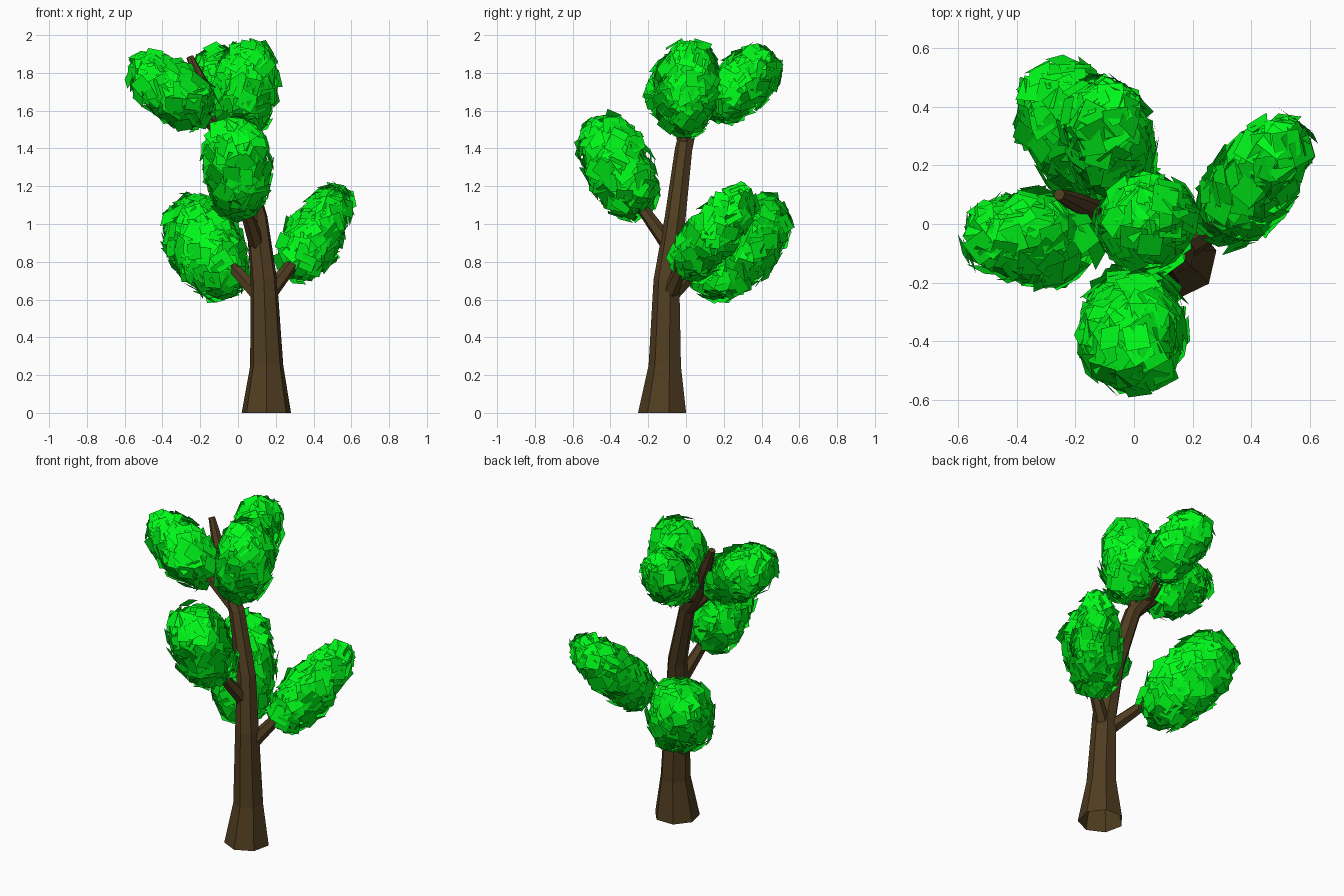
import bpy, bmesh, math, random
from mathutils import Vector

if "Cube" in bpy.data.objects:
    bpy.data.objects.remove(bpy.data.objects["Cube"])

random.seed(7)


def material(name, color):
    m = bpy.data.materials.new(name)
    m.diffuse_color = color
    m.use_nodes = True
    m.node_tree.nodes["Principled BSDF"].inputs["Base Color"].default_value = m.diffuse_color
    return m


BARK = material("bark", (0.08, 0.047, 0.015, 1))
LEAF = material("leaf", (0.0, 0.95, 0.01, 1))


def finish(bm, name, mat):
    mesh = bpy.data.meshes.new(name)
    bm.to_mesh(mesh)
    bm.free()
    mesh.materials.append(mat)
    ob = bpy.data.objects.new(name, mesh)
    bpy.context.collection.objects.link(ob)
    return ob


def tube(name, rings, sides, flat_base=False):
    """Faceted tapering limb through (x, y, z, radius) rings."""
    bm = bmesh.new()
    pts = [Vector(r[:3]) for r in rings]
    loops = []
    for i, p in enumerate(pts):
        t = pts[min(i + 1, len(pts) - 1)] - pts[max(i - 1, 0)]
        if flat_base and i == 0:
            t = Vector((0, 0, 1))
        q = Vector((0, 0, 1)).rotation_difference(t.normalized())
        loop = []
        for k in range(sides):
            a = math.tau * (k + 0.25) / sides
            loop.append(bm.verts.new(p + q @ Vector((math.cos(a), math.sin(a), 0)) * rings[i][3]))
        loops.append(loop)
    for a, b in zip(loops, loops[1:]):
        for k in range(sides):
            n = (k + 1) % sides
            bm.faces.new((a[k], a[n], b[n], b[k]))
    bm.faces.new(loops[-1])
    return finish(bm, name, BARK)


def foliage(name, low, high, radius, count, taper=0.0, size=0.088):
    """Shell of square leaf cards over a blunt-ended blob, narrower on top by taper."""
    bm = bmesh.new()
    low, high = Vector(low), Vector(high)
    mid, axis = (low + high) / 2, high - low
    half = axis.length / 2
    q = Vector((0, 0, 1)).rotation_difference(axis.normalized())
    for i in range(count):
        z = 1 - 2 * (i + 0.5) / count
        a = i * math.pi * (3 - math.sqrt(5))
        s = math.sqrt(1 - z * z)
        r = radius * s ** 0.72 * (1 - taper * z)
        c = Vector((math.cos(a), math.sin(a), 0))
        n = q @ (c * s / radius + Vector((0, 0, z / half)))
        n.normalize()
        pos = mid + q @ (c * r + Vector((0, 0, z * half))) + n * random.uniform(-0.02, 0.02)
        n = (n + Vector([random.uniform(-0.3, 0.3) for _ in range(3)])).normalized()
        u = n.orthogonal().normalized()
        v = n.cross(u)
        spin = random.uniform(0, math.tau)
        h = size * random.uniform(0.9, 1.1) / math.sqrt(2)
        bm.faces.new([bm.verts.new(pos + h * (u * math.cos(spin + k * math.pi / 2)
                                              + v * math.sin(spin + k * math.pi / 2)))
                      for k in range(4)])
    return finish(bm, name, LEAF)


# Trunk leaning left toward a bare tip
tube("trunk", [(0.15, -0.12, 0, 0.134), (0.152, -0.108, 0.25, 0.09),
               (0.137, -0.10, 0.7, 0.072), (0.10, -0.055, 1.03, 0.058),
               (0.0, -0.01, 1.4, 0.048), (-0.09, 0.02, 1.53, 0.043),
               (-0.19, 0.07, 1.74, 0.036), (-0.255, 0.10, 1.885, 0.02)], 7, True)

# Branches, each reaching into its leaf cluster
branches = {
    "branch_right": [(0.14, -0.10, 0.60, 0.045), (0.28, -0.02, 0.78, 0.034), (0.48, 0.24, 1.08, 0.012)],
    "branch_back_left": [(0.13, -0.10, 0.60, 0.045), (0.0, 0.04, 0.74, 0.034), (-0.24, 0.40, 1.0, 0.012)],
    "branch_front": [(0.11, -0.07, 0.86, 0.045), (0.04, -0.23, 1.08, 0.032), (-0.01, -0.42, 1.45, 0.012)],
    "branch_top_left": [(-0.01, -0.01, 1.40, 0.038), (-0.19, -0.03, 1.57, 0.026), (-0.48, -0.05, 1.80, 0.01)],
    "branch_top_middle": [(-0.01, -0.01, 1.41, 0.035), (0.02, 0.0, 1.58, 0.025), (0.06, 0.04, 1.85, 0.01)],
    "branch_top_back": [(-0.06, 0.01, 1.48, 0.032), (-0.07, 0.16, 1.62, 0.024), (-0.11, 0.38, 1.83, 0.01)],
}
for name, rings in branches.items():
    tube(name, rings, 6)

# Leaf clusters
foliage("leaves_right", (0.285, -0.01, 0.745), (0.545, 0.32, 1.17), 0.128, 190, 0.18)
foliage("leaves_back_left", (-0.045, 0.09, 0.66), (-0.29, 0.485, 1.09), 0.18, 270)
foliage("leaves_front", (0.01, -0.24, 1.06), (-0.02, -0.475, 1.55), 0.163, 240)
foliage("leaves_top_left", (-0.16, -0.045, 1.575), (-0.55, -0.045, 1.845), 0.14, 190, 0.12)
foliage("leaves_top_middle", (0.01, -0.02, 1.48), (0.07, 0.035, 1.955), 0.15, 220)
foliage("leaves_top_back", (-0.04, 0.12, 1.60), (-0.13, 0.46, 1.88), 0.133, 180)
